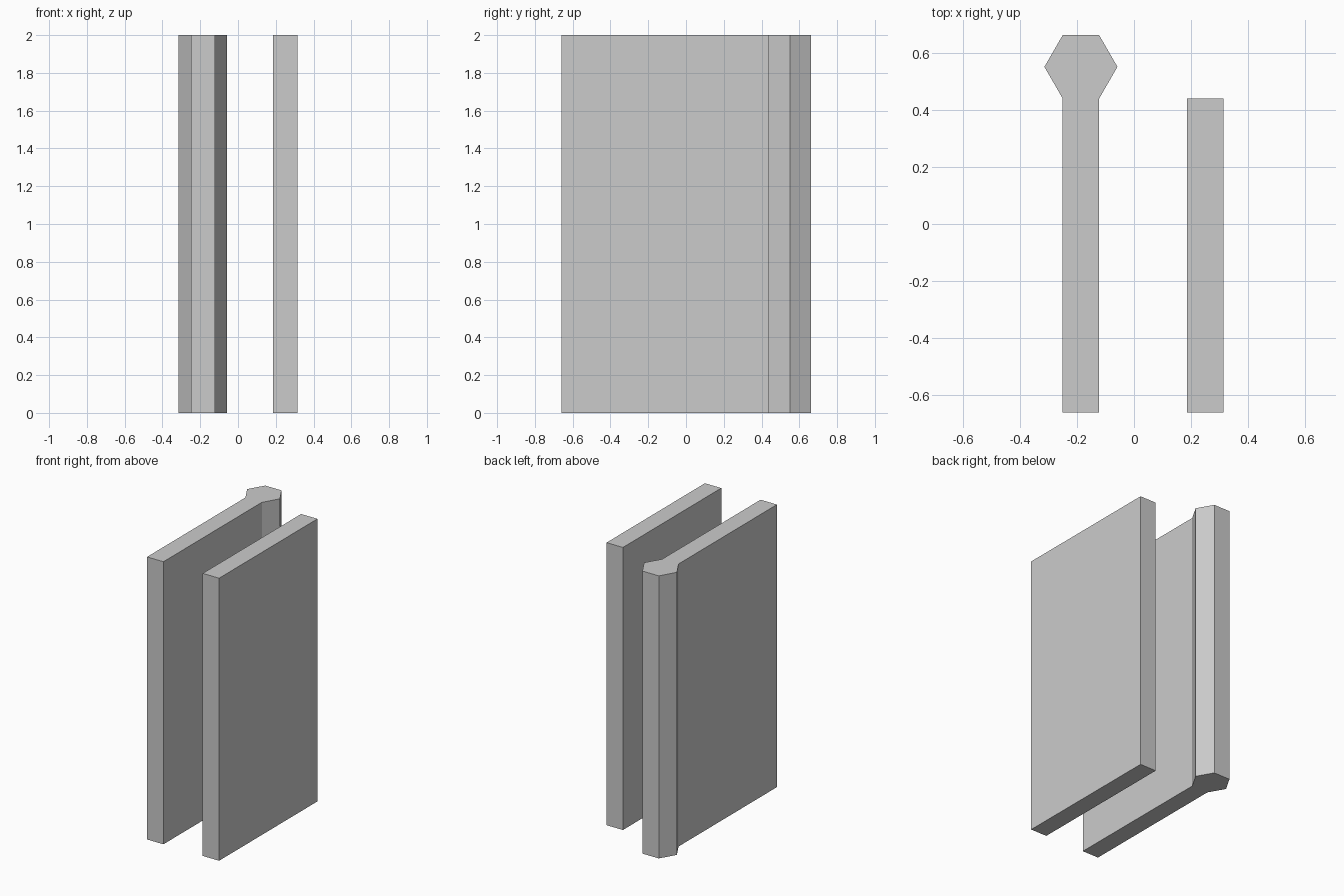
import bpy, bmesh, math

if "Cube" in bpy.data.objects:
    bpy.data.objects.remove(bpy.data.objects["Cube"])

HEIGHT = 2.0
FRONT, BACK = -0.66, 0.44   # panel extent in y
R = 0.128                   # hexagon radius
HALF = R / 2                # half panel thickness


def extrude_profile(name, points):
    """Extrude a counter-clockwise xy outline from the floor to full height."""
    bm = bmesh.new()
    face = bm.faces.new([bm.verts.new((x, y, 0)) for x, y in points])
    result = bmesh.ops.extrude_face_region(bm, geom=[face], use_keep_orig=True)
    top = [v for v in result["geom"] if isinstance(v, bmesh.types.BMVert)]
    bmesh.ops.translate(bm, vec=(0, 0, HEIGHT), verts=top)
    bmesh.ops.recalc_face_normals(bm, faces=bm.faces)
    mesh = bpy.data.meshes.new(name)
    bm.to_mesh(mesh)
    bm.free()
    obj = bpy.data.objects.new(name, mesh)
    bpy.context.collection.objects.link(obj)
    return obj


# Left panel: flat slab ending in a hexagonal post at the back
cx, cy = -0.186, BACK + R * math.sin(math.radians(60))
post = [(cx + R * math.cos(math.radians(a)), cy + R * math.sin(math.radians(a)))
        for a in range(-60, 241, 60)]
extrude_profile("panel_with_hex_post",
                [(cx - HALF, FRONT), (cx + HALF, FRONT)] + post)

# Right panel: plain slab
px = 0.25
extrude_profile("plain_panel", [(px - HALF, FRONT), (px + HALF, FRONT),
                                (px + HALF, BACK), (px - HALF, BACK)])
